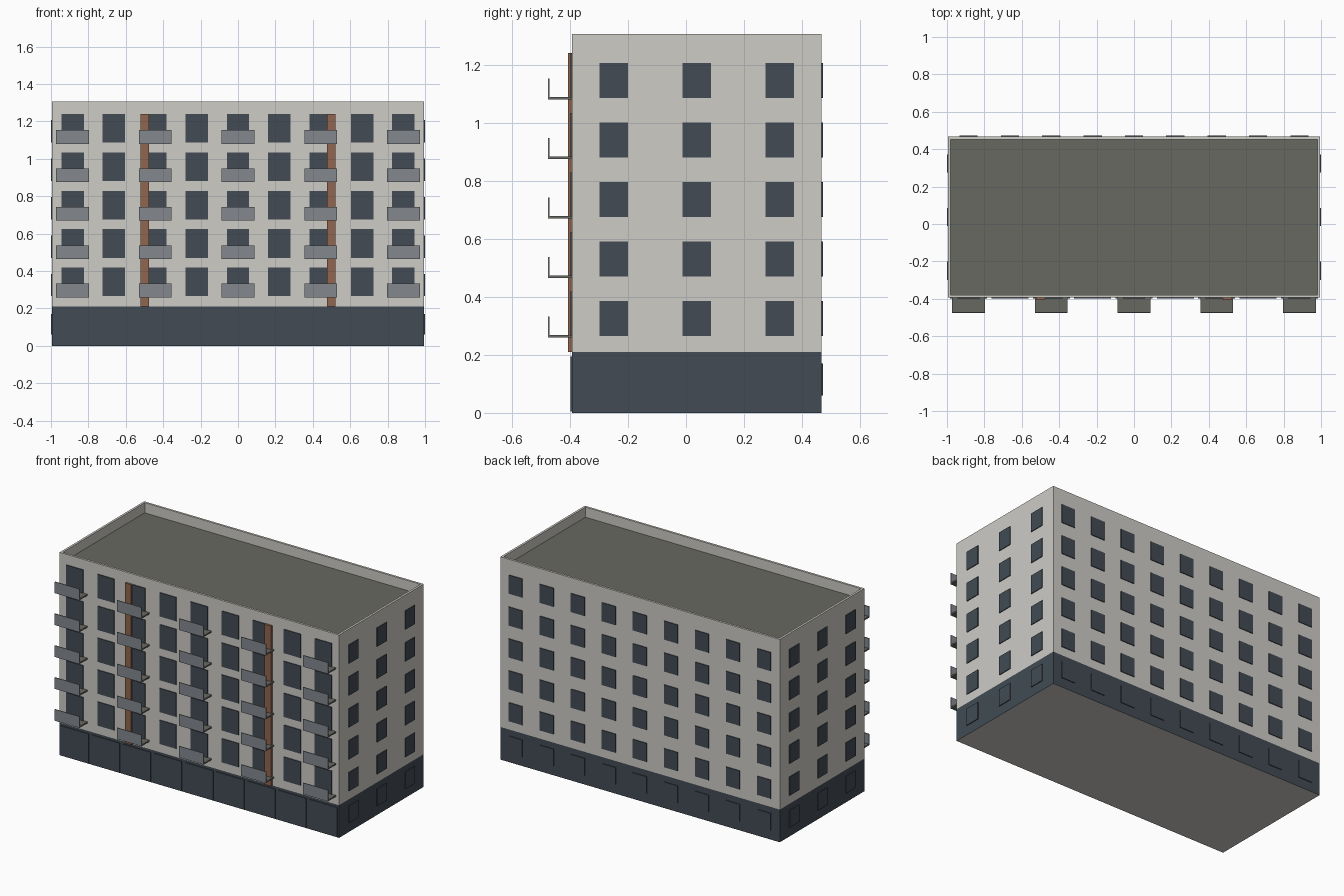
import bpy, bmesh

if "Cube" in bpy.data.objects:
    bpy.data.objects.remove(bpy.data.objects["Cube"])


def material(name, rgb):
    """Flat colour from 0-255 sRGB values."""
    def lin(c):
        c /= 255
        return c / 12.92 if c <= 0.04045 else ((c + 0.055) / 1.055) ** 2.4
    m = bpy.data.materials.new(name)
    m.diffuse_color = (*[lin(c) for c in rgb], 1)
    m.use_nodes = True
    m.node_tree.nodes["Principled BSDF"].inputs["Base Color"].default_value = m.diffuse_color
    return m


PLASTER = material("pale plaster", (206, 204, 198))
ROOF = material("roof grey", (104, 104, 98))
DARK = material("dark slate glass", (66, 75, 84))
PANEL = material("balcony grey", (131, 135, 141))
BRICK = material("brown brick", (145, 102, 79))

X = 0.995                  # half length of the building
Y0, Y1 = -0.393, 0.467     # front and back walls
YC = (Y0 + Y1) / 2
BASE, ROOF_Z, TOP = 0.21, 1.24, 1.305
FLOORS = [0.265 + 0.2052 * i for i in range(5)]
COLUMNS = [(i - 4) * 2 * X / 9 for i in range(9)]
ROWS = [YC + (i - 1) * (Y1 - Y0) / 3 for i in range(3)]
OUT = 0.005                # how far glazing stands proud of the wall


def add_box(bm, x0, x1, y0, y1, z0, z1):
    verts = bmesh.ops.create_cube(bm, size=1)["verts"]
    for v in verts:
        v.co = (x1 if v.co.x > 0 else x0,
                y1 if v.co.y > 0 else y0,
                z1 if v.co.z > 0 else z0)


def finish(bm, name, *mats):
    bmesh.ops.recalc_face_normals(bm, faces=bm.faces)
    mesh = bpy.data.meshes.new(name)
    bm.to_mesh(mesh)
    bm.free()
    for m in mats:
        mesh.materials.append(m)
    obj = bpy.data.objects.new(name, mesh)
    bpy.context.collection.objects.link(obj)
    return obj


def boxes(name, mat, items):
    bm = bmesh.new()
    for b in items:
        add_box(bm, *b)
    return finish(bm, name, mat)


# Upper walls with a sunken roof behind the parapet
bm = bmesh.new()
add_box(bm, -X, X, Y0, Y1, BASE, TOP)
bm.normal_update()
roof = max(bm.faces, key=lambda f: f.calc_center_median().z)
bmesh.ops.inset_region(bm, faces=[roof], thickness=0.02)
sunk = bmesh.ops.extrude_discrete_faces(bm, faces=[roof])["faces"][0]
for v in sunk.verts:
    v.co.z = ROOF_Z
sunk.material_index = 1
finish(bm, "walls_and_roof", PLASTER, ROOF)

# Ground storey, plaster coloured underneath
bm = bmesh.new()
add_box(bm, -X, X, Y0, Y1, 0, BASE)
for f in bm.faces:
    f.material_index = 1 if f.calc_center_median().z < 0.01 else 0
finish(bm, "ground_storey", DARK, PLASTER)

# Tall glazing on the front, smaller windows on the back and both ends
boxes("front_windows", DARK,
      [(x - 0.06, x + 0.06, Y0 - OUT, Y0, z, z + 0.153)
       for x in COLUMNS for z in FLOORS])
boxes("back_windows", DARK,
      [(x - 0.049, x + 0.049, Y1, Y1 + OUT, z, z + 0.12)
       for x in COLUMNS for z in FLOORS])
boxes("end_windows", DARK,
      [(min(s * X, s * (X + OUT)), max(s * X, s * (X + OUT)),
        y - 0.049, y + 0.049, z, z + 0.12)
       for s in (-1, 1) for y in ROWS for z in FLOORS])

# Ground storey shop fronts and small windows
boxes("shop_fronts", DARK,
      [(x - 0.099, x + 0.099, Y0 - OUT, Y0, 0.004, 0.194) for x in COLUMNS])
boxes("ground_back_windows", DARK,
      [(x - 0.049, x + 0.049, Y1, Y1 + OUT, 0.06, 0.17) for x in COLUMNS])
boxes("ground_end_windows", DARK,
      [(min(s * X, s * (X + OUT)), max(s * X, s * (X + OUT)),
        y - 0.049, y + 0.049, 0.06, 0.17)
       for s in (-1, 1) for y in ROWS])

# Balconies on every second column: slab and front panel
boxes("balcony_slabs", ROOF,
      [(x - 0.088, x + 0.088, -0.47, Y0, z - 0.006, z + 0.003)
       for x in COLUMNS[::2] for z in FLOORS])
boxes("balcony_panels", PANEL,
      [(x - 0.088, x + 0.088, -0.475, -0.47, z - 0.006, z + 0.067)
       for x in COLUMNS[::2] for z in FLOORS])

# Brick strips up the front
boxes("brick_strips", BRICK,
      [(s * 0.4975 - 0.0225, s * 0.4975 + 0.0225, Y0 - 0.014, Y0, BASE, ROOF_Z)
       for s in (-1, 1)])
